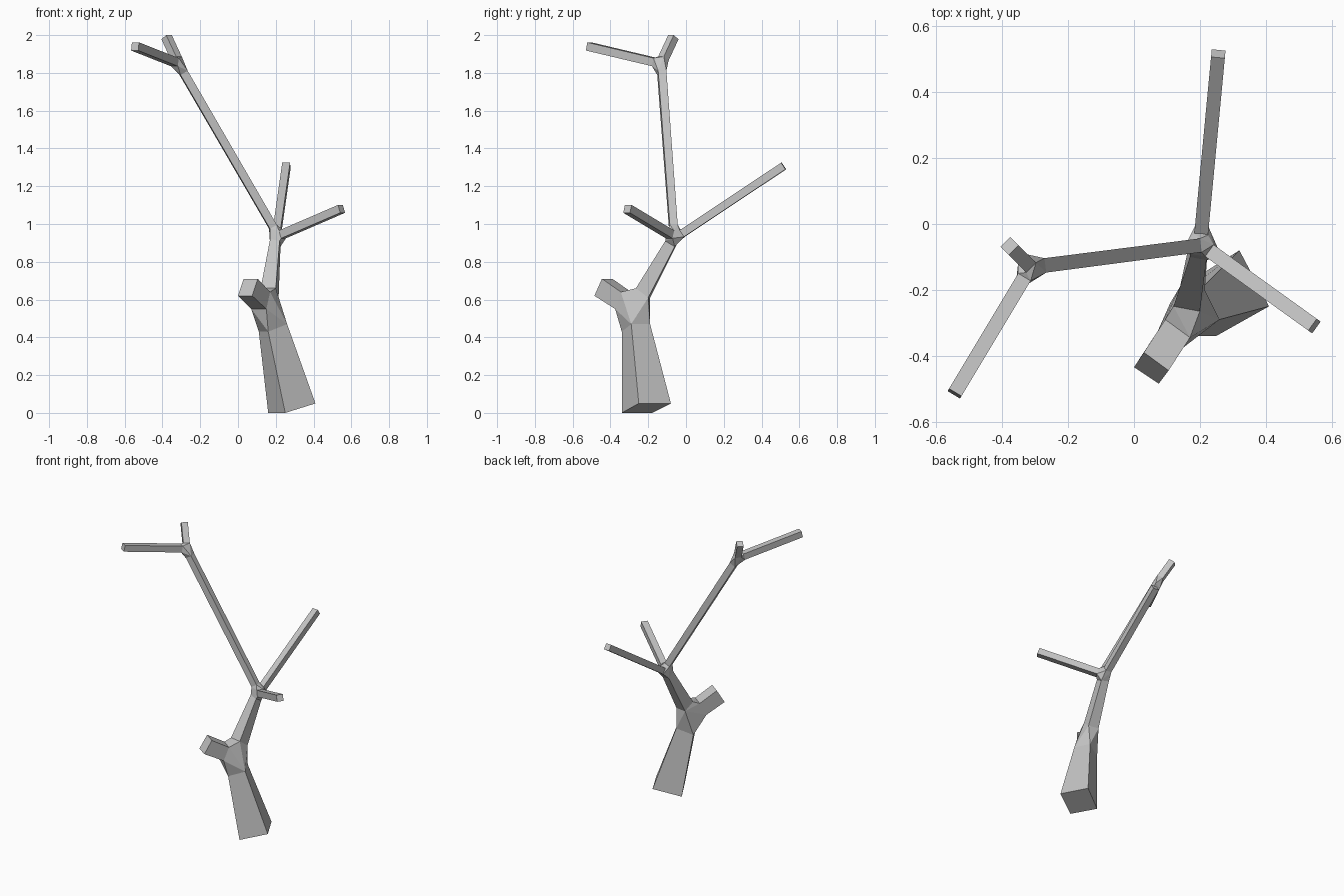
import bpy
import bmesh
from mathutils import Vector

cube = bpy.data.objects.get("Cube")
if cube:
    bpy.data.objects.remove(cube, do_unlink=True)

# One plain grey for the whole tree
grey = bpy.data.materials.new("bark grey")
grey.use_nodes = True
colour = (0.55, 0.55, 0.55, 1)
grey.diffuse_color = colour
grey.node_tree.nodes["Principled BSDF"].inputs["Base Color"].default_value = colour

bm = bmesh.new()


def ring(points):
    return [bm.verts.new(p) for p in points]


def square(centre, direction, half):
    """Square section across a direction, with two level edges."""
    d = direction.normalized()
    side = d.cross(Vector((0, 0, 1))).normalized()
    up = side.cross(d)
    return ring([centre + half * (a * side + b * up)
                 for a, b in ((-1, -1), (1, -1), (1, 1), (-1, 1))])


def tube(a, b):
    for i in range(4):
        j = (i + 1) % 4
        bm.faces.new((a[i], a[j], b[j], b[i]))


def limb(start, end, half, end_half=None, cap=True):
    """Square-sectioned branch; returns its first and last section."""
    s, e = Vector(start), Vector(end)
    a = square(s, e - s, half)
    b = square(e, e - s, end_half or half)
    tube(a, b)
    if cap:
        bm.faces.new(b)
    return a, b


def joint(*rings):
    """Faceted knot wrapping several sections, left open where they attach."""
    verts = [v for r in rings for v in r]
    hull = bmesh.ops.convex_hull(bm, input=verts)
    made = {f for f in hull["geom"] if isinstance(f, bmesh.types.BMFace)}
    inner = [f for f in made if any(set(f.verts) <= set(r) for r in rings)]
    bmesh.ops.delete(bm, geom=inner, context="FACES_ONLY")


# Trunk
base = ring([(.16, -.18, 0), (.25, -.34, 0), (.41, -.25, .05), (.32, -.08, .05)])
neck = ring([(.11, -.24, .43), (.16, -.34, .43), (.26, -.29, .47), (.21, -.19, .47)])
bm.faces.new(base)
tube(base, neck)

# Cut stub
stub_root = ring([(.07, -.33, .55), (.15, -.375, .55), (.17, -.345, .64), (.095, -.29, .64)])
stub_end = ring([(0, -.435, .62), (.075, -.485, .62), (.105, -.445, .71), (.03, -.39, .71)])
tube(stub_root, stub_end)
bm.faces.new(stub_end)

# Upper trunk
upper = ring([(.12, -.25, .66), (.2, -.265, .66), (.215, -.2, .61), (.14, -.19, .61)])
crown = ring([(.17, -.1, .92), (.22, -.11, .91), (.225, -.06, .88), (.17, -.05, .89)])
tube(upper, crown)
joint(neck, stub_root, upper)

# Branches from the crown
back, _ = limb((.205, -.02, .95), (.256, .517, 1.307), .021)
left, _ = limb((.235, -.085, .945), (.548, -.31, 1.08), .022)
long_start, long_end = limb((.185, -.067, .985), (-.288, -.128, 1.8), .021, .022, cap=False)
joint(crown, back, left, long_start)

# Twigs at the tip of the long branch
front_twig, _ = limb((-.335, -.165, 1.857), (-.545, -.515, 1.94), .022)
top_twig, _ = limb((-.325, -.12, 1.875), (-.378, -.067, 1.989), .021)
joint(long_end, front_twig, top_twig)

bmesh.ops.recalc_face_normals(bm, faces=bm.faces)
mesh = bpy.data.meshes.new("bare_tree")
bm.to_mesh(mesh)
bm.free()
mesh.materials.append(grey)
bpy.context.collection.objects.link(bpy.data.objects.new("bare_tree", mesh))
